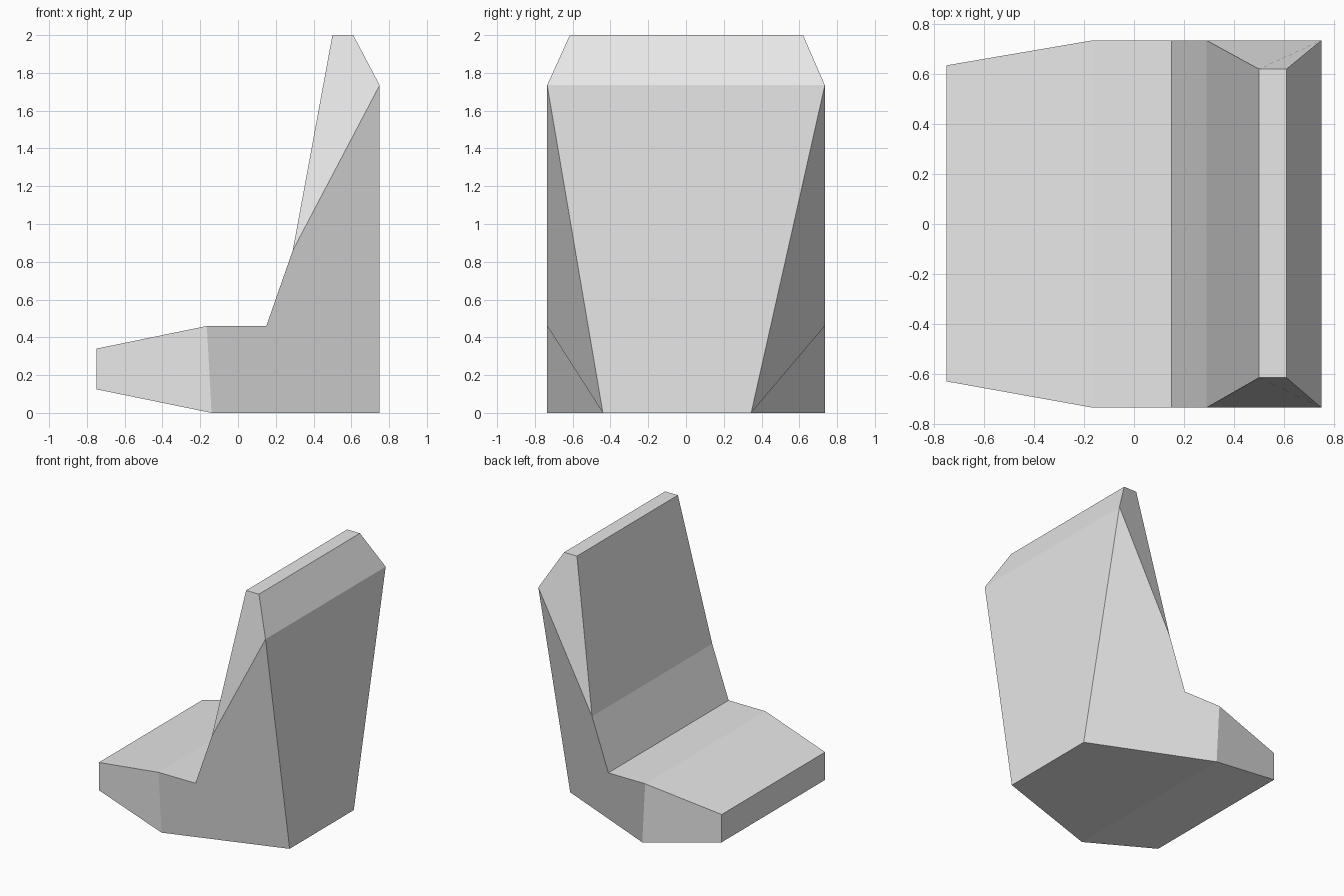
import bpy

# Remove the default cube
cube = bpy.data.objects.get("Cube")
if cube:
    bpy.data.objects.remove(cube, do_unlink=True)

# Single flat grey
grey = bpy.data.materials.new("light_grey")
grey.use_nodes = True
colour = (0.8, 0.8, 0.8, 1)
grey.diffuse_color = colour
grey.node_tree.nodes["Principled BSDF"].inputs["Base Color"].default_value = colour

# Seat outline: name -> (x, z, y on the near side, y on the far side)
outline = {
    "tip_low": (-0.75, 0.125, -0.63, 0.635),
    "base_front": (-0.14, 0, -0.735, 0.735),
    "base_back": (0.75, 0, -0.44, 0.345),
    "shoulder": (0.75, 1.735, -0.735, 0.735),
    "crest_back": (0.61, 2, -0.615, 0.62),
    "crest_front": (0.5, 2, -0.615, 0.62),
    "waist": (0.29, 0.86, -0.735, 0.735),
    "crease": (0.15, 0.46, -0.735, 0.735),
    "cushion_front": (-0.165, 0.46, -0.735, 0.735),
    "tip_high": (-0.75, 0.34, -0.63, 0.635),
}
names = list(outline)
count = len(names)
verts = [(x, near, z) for x, z, near, far in outline.values()]
verts += [(x, far, z) for x, z, near, far in outline.values()]

# Panels running across the seat
faces = []
for i in range(count):
    j = (i + 1) % count
    faces.append((j, i, i + count, j + count))

# Side panels: cushion tip, main flank and backrest wing
panels = [
    ("tip_high", "tip_low", "base_front", "cushion_front"),
    ("base_front", "base_back", "shoulder", "waist", "crease", "cushion_front"),
    ("shoulder", "crest_back", "crest_front", "waist"),
]
for panel in panels:
    ids = [names.index(n) for n in panel]
    faces.append(ids)
    # The far side is wound the other way round
    start = 2 if len(ids) == 6 else 0
    flipped = [ids[(start - k) % len(ids)] + count for k in range(len(ids))]
    faces.append(flipped)

mesh = bpy.data.meshes.new("seat")
mesh.from_pydata(verts, [], faces)
mesh.materials.append(grey)
mesh.update()
seat = bpy.data.objects.new("seat", mesh)
bpy.context.collection.objects.link(seat)
